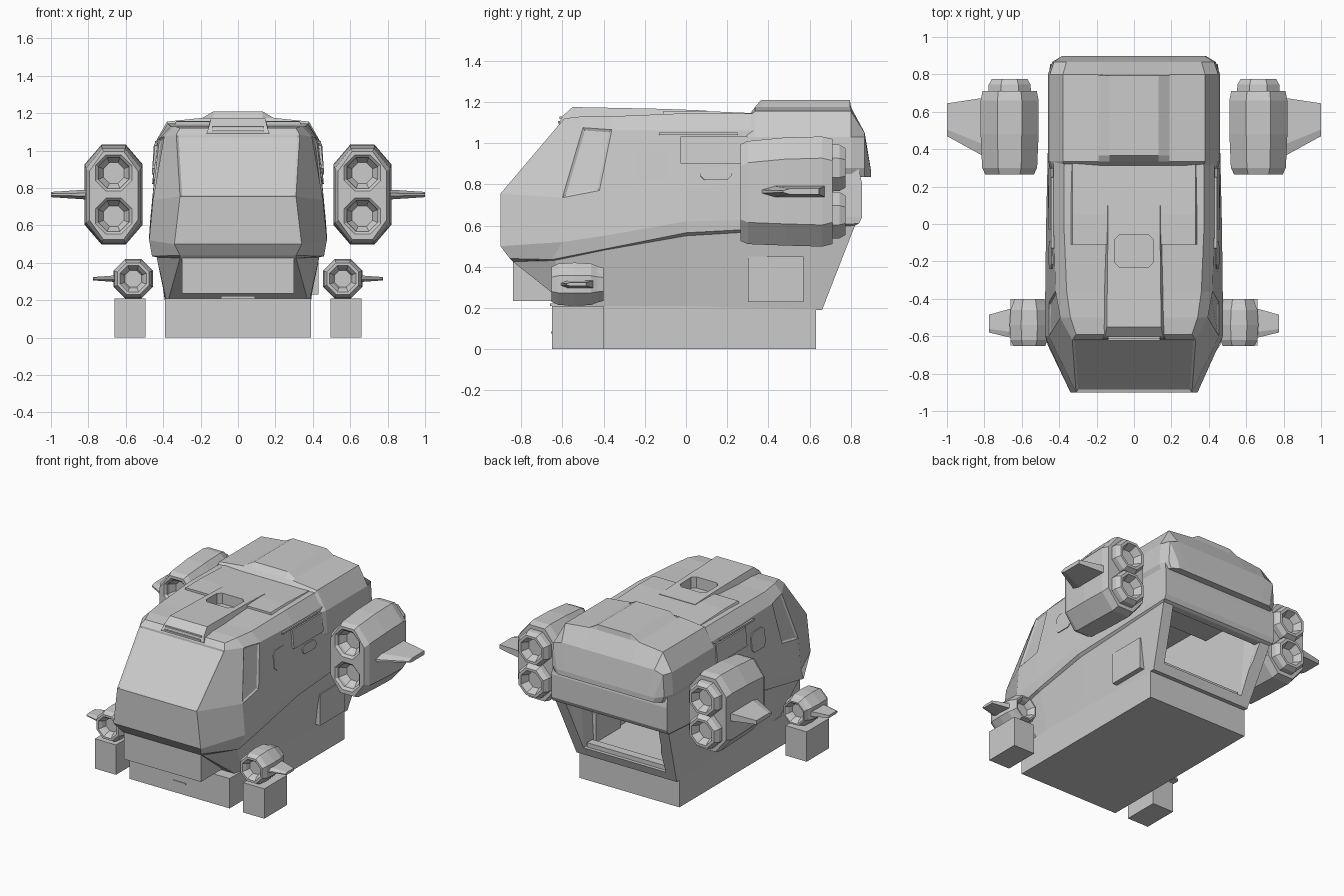
import bpy, bmesh, math
from mathutils import Vector, Matrix

if "Cube" in bpy.data.objects:
    bpy.data.objects.remove(bpy.data.objects["Cube"])


def finish(name, bm, mirror=False):
    bmesh.ops.recalc_face_normals(bm, faces=bm.faces)
    me = bpy.data.meshes.new(name)
    bm.to_mesh(me)
    bm.free()
    ob = bpy.data.objects.new(name, me)
    bpy.context.collection.objects.link(ob)
    if mirror:
        ob.modifiers.new("mirror", 'MIRROR').use_mirror_merge = False
    return ob


def loft_bm(rings):
    """Skin equal-length closed rings; even symmetric rings are capped with quads."""
    bm = bmesh.new()
    vs = [[bm.verts.new(p) for p in r] for r in rings]
    n = len(rings[0])
    for a, b in zip(vs, vs[1:]):
        for i in range(n):
            j = (i + 1) % n
            bm.faces.new((a[i], a[j], b[j], b[i]))
    for r in (vs[0], vs[-1]):
        for k in range(n // 2 - 1):
            bm.faces.new((r[k], r[k + 1], r[n - 2 - k], r[n - 1 - k]))
    return bm, vs


def loft(name, rings, mirror=False):
    return finish(name, loft_bm(rings)[0], mirror)


def sym(half):
    """Right-hand half ring plus its reflection."""
    return half + [(-x, y, z) for x, y, z in reversed(half)]


def oct_ring(cx, y, cz, hw, hh, c, d):
    pts = [(c, -hh), (hw, -hh + d), (hw, hh - d), (c, hh)]
    pts += [(-x, z) for x, z in reversed(pts)]
    return [(cx + x, y, cz + z) for x, z in pts]


def round_oct(cx, y, cz, r):
    return oct_ring(cx, y, cz, r, r, r * 0.414, r * 0.586)


def box(name, x0, x1, y0, y1, z0, z1, mirror=False):
    return loft(name, [[(x1, y, z0), (x1, y, z1), (x0, y, z1), (x0, y, z0)] for y in (y0, y1)], mirror)


def cut(ob, *cutters):
    bpy.context.view_layer.objects.active = ob
    for c in cutters:
        m = ob.modifiers.new("cut", 'BOOLEAN')
        m.operation, m.solver, m.object = 'DIFFERENCE', 'EXACT', c
        bpy.ops.object.modifier_apply(modifier=m.name)


def remove(*obs):
    for o in obs:
        bpy.data.objects.remove(o, do_unlink=True)


# Hull: height levels from belly to roof, each running nose, cheek, shoulder, middle, back
levels = [
    [(.37, -.57, .21), (.385, -.5, .21), (.39, -.4, .21), (.39, 0, .21), (.39, .66, .19)],
    [(.31, -.84, .425), (.435, -.64, .43), (.445, -.4, .48), (.445, 0, .55), (.44, .82, .60)],
    [(.31, -.855, .44), (.46, -.65, .435), (.465, -.4, .485), (.465, 0, .565), (.45, .84, .61)],
    [(.34, -.9, .50), (.475, -.6, .52), (.475, -.4, .55), (.47, 0, .62), (.45, .855, .64)],
    [(.31, -.9, .755), (.455, -.6, .735), (.455, -.42, .77), (.455, 0, .78), (.45, .855, .80)],
    [(.33, -.62, 1.085), (.395, -.5, 1.075), (.42, -.36, 1.065), (.43, 0, 1.06), (.43, .8, 1.06)],
    [(.31, -.59, 1.12), (.34, -.5, 1.13), (.36, -.36, 1.13), (.375, 0, 1.145), (.37, .75, 1.14)],
]
bm, vs = loft_bm([sym([lv[i] for lv in levels]) for i in range(5)])
bmesh.ops.recalc_face_normals(bm, faces=bm.faces)
# Sunken windscreen and side windows
n = len(vs[0])


def glass(*corner_sets):
    faces = [f for f in bm.faces if any(set(f.verts) == set(c) for c in corner_sets)]
    bmesh.ops.inset_region(bm, faces=faces, thickness=0.012, depth=-0.008, use_even_offset=True)


v = vs
glass((v[0][4], v[0][5], v[0][n - 5], v[0][n - 6]))
for a, b in ((4, 5), (n - 5, n - 6)):
    glass(*[(v[i][a], v[i][b], v[i + 1][a], v[i + 1][b]) for i in (0, 1)])
hull = finish("hull", bm)

# Cabin opened at the rear, and the roof hatch
cabin = loft("cabin_cutter", [[(xb, y, .25), (xt, y, zt), (-xt, y, zt), (-xb, y, .25)]
             for y, xb, xt, zt in ((-.35, .32, .35, .95), (.68, .32, .36, .95),
                                   (.77, .32, .36, .60), (1.0, .32, .37, .60))])
hatch = loft("hatch_cutter", [oct_ring(0, 0, -.145, .105, .085, .08, .025) for _ in (0, 1)])
for i, p in enumerate(hatch.data.vertices):
    p.co = (p.co.x, p.co.z, 1.09 if i < 8 else 1.3)

# Roof ridge with brow, and rear roof deck
ridge = loft("roof_ridge", [[(.175, y, 1.07), (xt, y, z), (-xt, y, z), (-.175, y, 1.07)]
             for y, xt, z in ((-.615, .165, 1.10), (-.60, .155, 1.13), (-.55, .145, 1.175),
                              (-.11, .14, 1.166), (.1, .14, 1.158))])
deck = loft("roof_deck", [[(.36, y, 1.10), (.33, y, z), (-.33, y, z), (-.36, y, 1.10)]
            for y, z in ((-.11, 1.155), (.05, 1.157), (.34, 1.145))])
cut(hull, cabin, hatch)
cut(ridge, hatch)
cut(deck, hatch)
remove(cabin, hatch)
for k in range(2):
    z = 1.095 + .022 * k
    box("brow_vent", -.14, .14, -.622 + .008 * k, -.59, z, z + .012)

# Rear cowl over the cargo bay
profile = [(.44, 0), (.46, .88), (.45, 1.03), (.38, 1.155), (.19, 1.175), (.13, 1.21)]
loft("rear_cowl", [sym([(x * s, y, max(min(z, cap), .835)) for x, z in profile])
     for y, s, cap in ((.295, .97, 1.12), (.335, 1, 1.175), (.365, 1, 1.21), (.795, 1, 1.21),
                       (.80, 1, 1.175), (.867, .95, 1.05), (.897, .84, .87))])

# Base skid, front feet and chin box
box("base", -.39, .39, -.65, .63, 0, .21)
box("front_foot", .495, .66, -.65, -.40, 0, .21, True)
box("chin_box", -.30, .30, -.84, -.5, .235, .425)
box("base_tab", -.05, .05, -.655, -.64, .075, .085)
box("belly_tab", -.09, .09, -.66, -.5, .21, .222)
box("side_locker", .3, .43, .3, .57, .23, .45)

# Cabin fittings
box("door_sill", -.31, .31, .6, .66, .24, .28)
box("cabin_console", -.12, .12, -.36, -.2, .25, .5)
box("console_shelf", -.14, .14, -.22, -.14, .42, .46)
box("cabin_seat", .17, .31, -.1, .1, .25, .36, True)
box("seat_back", .17, .31, -.12, -.08, .36, .58, True)


# Plates laid on the sloping hull sides
def side_plate(name, x, y, z, w, h, t, c):
    bm, _ = loft_bm([oct_ring(0, yy, 0, w, h, w - c, c) for yy in (-t, t)])
    bm.transform(Matrix.Translation((x, y, z)) @ Matrix.Rotation(-.1, 4, 'Y')
                 @ Matrix.Rotation(math.pi / 2, 4, 'Z'))
    finish(name, bm, True)


side_plate("side_window", .437, -.165, .89, .075, .07, .012, .025)
side_plate("side_hatch", .444, .145, .85, .075, .03, .012, .02)
side_plate("side_panel", .436, .135, .965, .165, .065, .015, .004)
side_plate("door_rail", .432, .06, 1.045, .19, .006, .012, .002)

# Rear twin nacelles: long octagonal body, two sunken intakes, two nozzles, a fin
NX, NZ = .665, .765
body = loft("rear_nacelle", [oct_ring(NX, y, NZ + dz, w, h, .065 * w / .155, .105)
            for y, w, h, dz in ((.265, .13, .235, -.005), (.30, .147, .25, -.005),
                                (.48, .155, .262, 0), (.66, .155, .267, 0), (.71, .145, .255, 0))])
for dz in (.115, -.115):
    c = loft("intake_cutter", [round_oct(NX, y, NZ + dz, r)
             for y, r in ((.24, .11), (.262, .10), (.28, .082), (.30, .08), (.34, .055))])
    cut(body, c)
    remove(c)
    loft("rear_nozzle", [round_oct(NX, y, NZ + dz, r)
         for y, r in ((.69, .115), (.745, .112), (.775, .095), (.775, .078), (.72, .055))], True)
body.modifiers.new("mirror", 'MIRROR').use_mirror_merge = False


def fin(name, x0, x1, z, root, tip, t0, t1):
    rings = []
    for x, (a, b), t in ((x0, root, t0), (x1, tip, t1)):
        e = (b - a) * .2
        rings.append([(x, a, z - t * .3), (x, a + e, z - t), (x, b, z - t),
                      (x, b, z + t), (x, a + e, z + t), (x, a, z + t * .3)])
    loft(name, rings, True)


fin("rear_fin", .80, 1.0, .765, (.36, .675), (.47, .645), .027, .014)

# Front thrusters
FX, FZ = .56, .315
pod = loft("front_thruster", [round_oct(FX, y, FZ, r) for y, r in
           ((-.652, .085), (-.62, .10), (-.54, .105), (-.46, .10), (-.43, .088), (-.40, .08))])
for s, y0 in ((1, -.652), (-1, -.40)):
    c = loft("intake_cutter", [round_oct(FX, y0 + s * d, FZ, r)
             for d, r in ((-.02, .075), (0, .07), (.02, .056), (.05, .045))])
    cut(pod, c)
    remove(c)
pod.modifiers.new("mirror", 'MIRROR').use_mirror_merge = False
fin("front_fin", .65, .775, .315, (-.61, -.45), (-.58, -.485), .018, .009)
